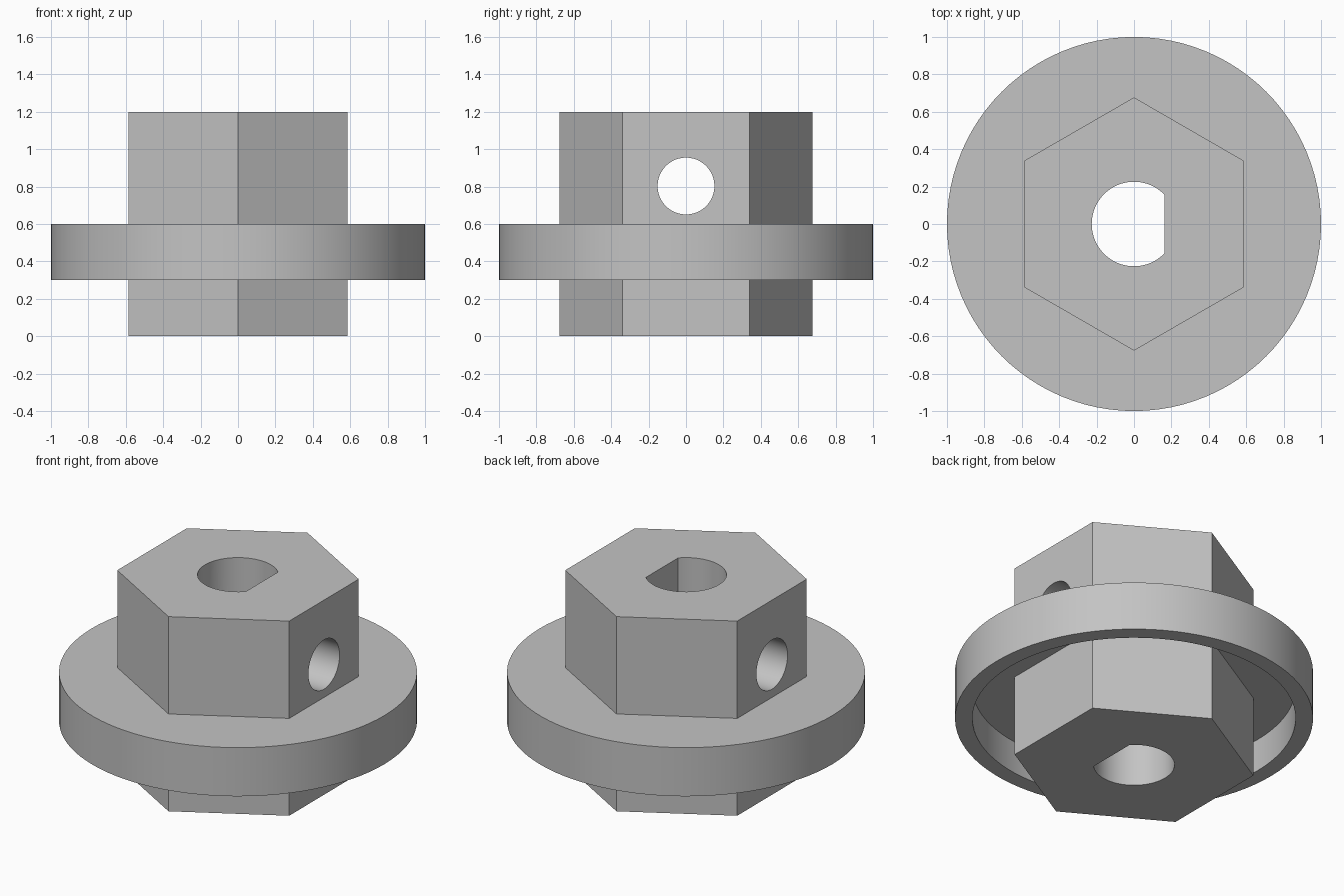
import bpy, bmesh, math
from mathutils import Matrix

if "Cube" in bpy.data.objects:
    bpy.data.objects.remove(bpy.data.objects["Cube"], do_unlink=True)

SEGMENTS = 96
HEIGHT = 1.2

grey = bpy.data.materials.new("plain grey")
grey.use_nodes = True
colour = (0.55, 0.55, 0.55, 1)
grey.diffuse_color = colour
grey.node_tree.nodes["Principled BSDF"].inputs["Base Color"].default_value = colour


def add_object(name, bm):
    bmesh.ops.recalc_face_normals(bm, faces=bm.faces[:])
    mesh = bpy.data.meshes.new(name)
    bm.to_mesh(mesh)
    bm.free()
    mesh.materials.append(grey)
    obj = bpy.data.objects.new(name, mesh)
    bpy.context.collection.objects.link(obj)
    return obj


def prism(name, outline, bottom, top):
    """Extrude a flat outline upward."""
    bm = bmesh.new()
    face = bm.faces.new([bm.verts.new((x, y, bottom)) for x, y in outline])
    moved = bmesh.ops.extrude_face_region(bm, geom=[face])["geom"]
    verts = [v for v in moved if isinstance(v, bmesh.types.BMVert)]
    bmesh.ops.translate(bm, verts=verts, vec=(0, 0, top - bottom))
    return add_object(name, bm)


def arc(radius, start, end, count):
    step = (end - start) / count
    return [(radius * math.cos(start + i * step), radius * math.sin(start + i * step))
            for i in range(count + 1)]


def combine(target, other, operation):
    """Apply a boolean and discard the second shape."""
    other.hide_render = True
    mod = target.modifiers.new(operation, "BOOLEAN")
    mod.object, mod.operation, mod.solver = other, operation, "EXACT"
    bpy.ops.object.select_all(action="DESELECT")
    target.select_set(True)
    bpy.context.view_layer.objects.active = target
    bpy.ops.object.modifier_apply(modifier=mod.name)
    bpy.data.objects.remove(other, do_unlink=True)


# Hexagonal hub with corners toward front and back
hub = prism("flanged_hex_hub", arc(0.677, math.pi / 2, math.pi * 2.5, 6)[:-1], 0, HEIGHT)

# Round flange, hollowed from below to leave a downturned rim
circle = arc(1, 0, math.tau, SEGMENTS)[:-1]
flange = prism("flange", circle, 0.3, 0.6)
recess = prism("flange_recess", [(0.903 * x, 0.903 * y) for x, y in circle], 0.2, 0.5)
combine(flange, recess, "DIFFERENCE")
combine(hub, flange, "UNION")

# D-shaped shaft bore with its flat toward the left
flat = math.acos(0.163 / 0.226)
bore = prism("shaft_bore", arc(0.226, flat, math.tau - flat, 56), -0.1, HEIGHT + 0.1)
combine(hub, bore, "DIFFERENCE")

# Set screw hole straight through from side to side
screw = prism("screw_hole", arc(0.152, 0, math.tau, 48)[:-1], -0.8, 0.8)
screw.data.transform(Matrix.Translation((0, 0, 0.803)) @ Matrix.Rotation(math.pi / 2, 4, "Y"))
combine(hub, screw, "DIFFERENCE")

bpy.ops.object.shade_smooth_by_angle(angle=math.radians(30))
